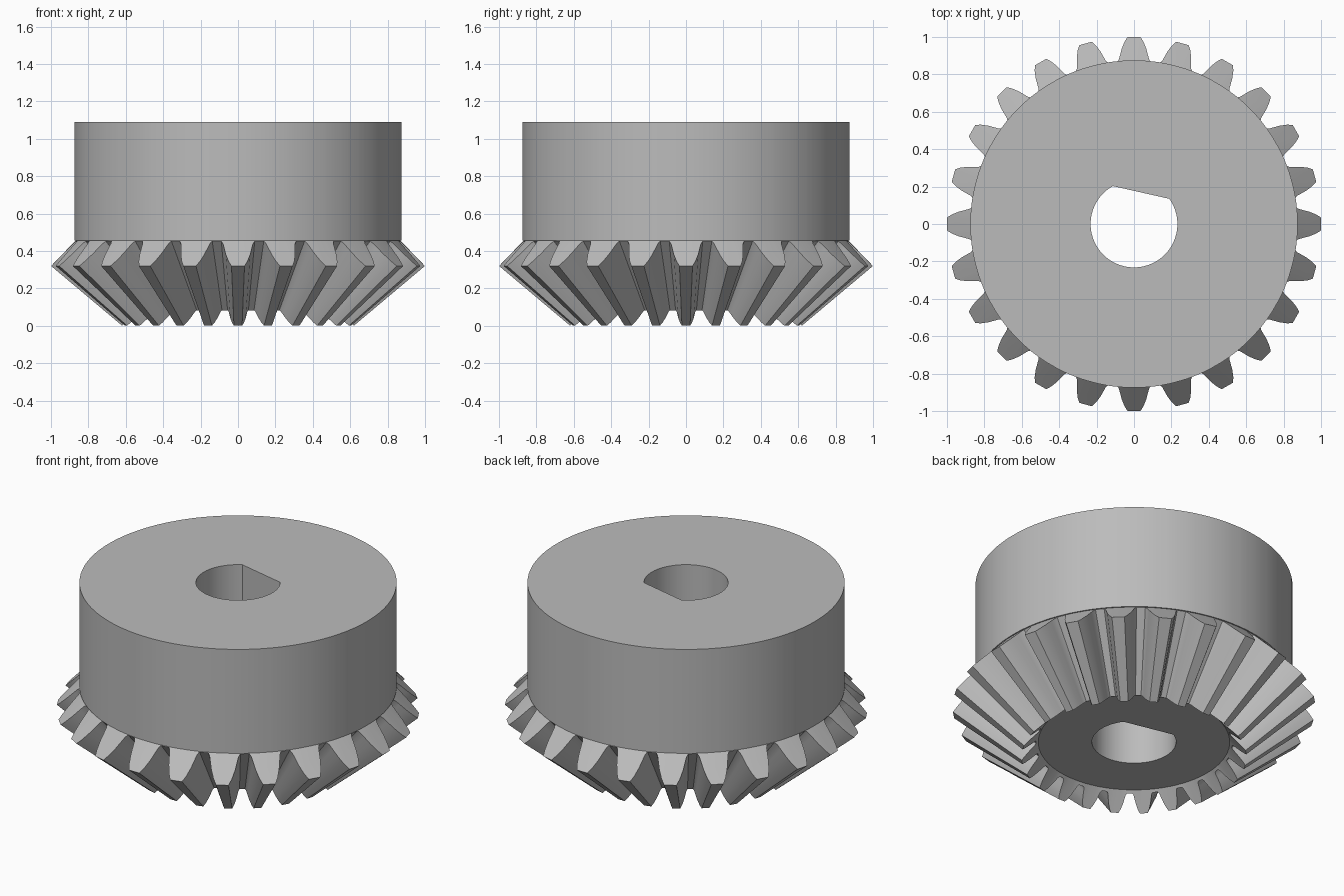
import bpy, bmesh
from math import radians, degrees, cos, sin, acos

cube = bpy.data.objects.get("Cube")
if cube:
    bpy.data.objects.remove(cube, do_unlink=True)

TEETH = 24
APEX_Z = -0.52        # common apex of the tooth cones
INNER = 0.62          # small end of the teeth relative to the large end
BORE_R, FLAT_D, FLAT_ANGLE = 0.232, 0.173, 77.3

steel = bpy.data.materials.new("steel_grey")
steel.use_nodes = True
grey = (0.5, 0.5, 0.5, 1)
steel.diffuse_color = grey
steel.node_tree.nodes["Principled BSDF"].inputs["Base Color"].default_value = grey

# Half tooth: angle from the tooth centre in degrees, radius at the large end
half = [(5.9, 0.872), (5.2, 0.885), (4.75, 0.905), (4.0, 0.94), (3.0, 0.975), (2.0, 1.0)]
tooth = [(-7.5, 0.872)] + [(-a, r) for a, r in half] + [(a, r) for a, r in reversed(half)]
outline = [(i * 360 / TEETH + a, r) for i in range(TEETH) for a, r in tooth]
angles = [a for a, r in outline]


def polar(a, r, z):
    return (r * cos(radians(a)), r * sin(radians(a)), z)


def circle(r, z):
    return [polar(a, r, z) for a in angles]


def back_cone_z(r):
    return 0.32 + 1.04 * (1 - r)


# D-shaped bore, with the nearest samples moved onto the ends of the flat
half_flat = degrees(acos(FLAT_D / BORE_R))
bore_angles = list(angles)
for corner in (FLAT_ANGLE - half_flat, FLAT_ANGLE + half_flat):
    k = min(range(len(angles)), key=lambda i: abs(angles[i] - corner))
    bore_angles[k] = corner


def bore(z):
    ring = []
    for a in bore_angles:
        off = cos(radians(a - FLAT_ANGLE))
        r = min(BORE_R, FLAT_D / off) if off > 0.1 else BORE_R
        ring.append(polar(a, r, z))
    return ring


# Closed stack of rings: bottom face, teeth, collar, hub and bore
large_end = [polar(a, r, back_cone_z(r)) for a, r in outline]
small_end = [(x * INNER, y * INNER, APEX_Z + (z - APEX_Z) * INNER) for x, y, z in large_end]
rings = [
    bore(0.098), circle(0.528, 0.098),
    small_end, large_end,
    circle(0.868, 0.457), circle(0.875, 0.457),
    circle(0.875, 1.09), bore(1.09),
]

bm = bmesh.new()
loops = [[bm.verts.new(p) for p in ring] for ring in rings]
n = len(angles)
for lower, upper in zip(loops, loops[1:] + loops[:1]):
    for i in range(n):
        j = (i + 1) % n
        bm.faces.new((lower[i], lower[j], upper[j], upper[i]))
bmesh.ops.recalc_face_normals(bm, faces=bm.faces[:])

mesh = bpy.data.meshes.new("bevel_gear")
bm.to_mesh(mesh)
bm.free()
mesh.materials.append(steel)
gear = bpy.data.objects.new("bevel_gear", mesh)
bpy.context.collection.objects.link(gear)

bpy.ops.object.select_all(action='DESELECT')
gear.select_set(True)
bpy.context.view_layer.objects.active = gear
bpy.ops.object.shade_smooth_by_angle(angle=radians(25))
